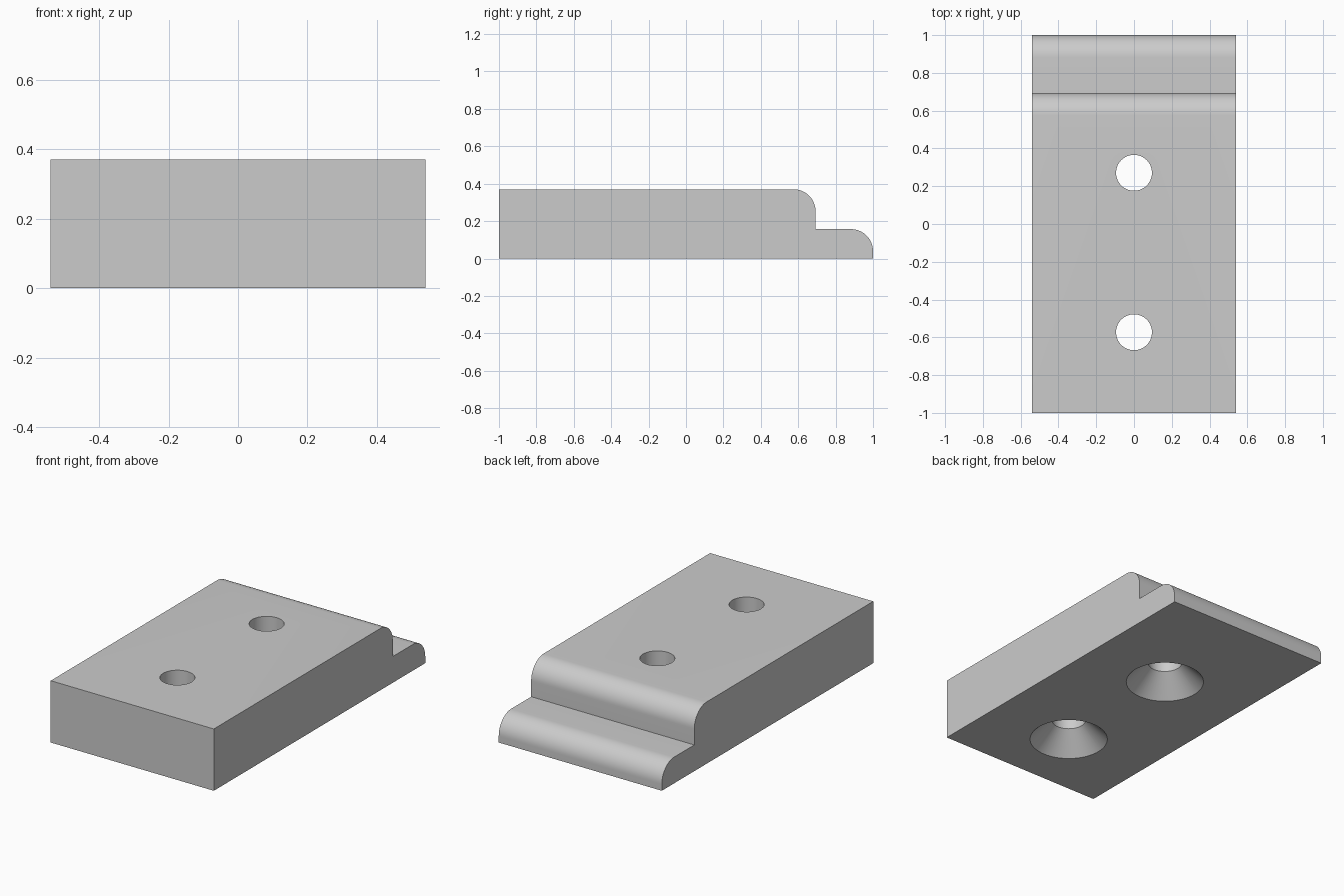
import bpy, bmesh, math

if "Cube" in bpy.data.objects:
    bpy.data.objects.remove(bpy.data.objects["Cube"])

grey = bpy.data.materials.new("plain grey")
grey.diffuse_color = (0.6, 0.6, 0.6, 1)
grey.use_nodes = True
grey.node_tree.nodes["Principled BSDF"].inputs["Base Color"].default_value = grey.diffuse_color

HALF_W, HEIGHT = 0.54, 0.37
STEP_Y, STEP_Z, ROUND = 0.693, 0.157, 0.118
HOLE_R, SINK_R, SINK_DEPTH = 0.095, 0.218, 0.123


def rounded_corner(y, z, r, n=16):
    """Quarter circle from the top face down to the back face."""
    return [(y - r + r * math.sin(a), z - r + r * math.cos(a))
            for a in (math.pi / 2 * i / n for i in range(n + 1))]


def make_object(name, bm):
    bmesh.ops.recalc_face_normals(bm, faces=bm.faces)
    mesh = bpy.data.meshes.new(name)
    bm.to_mesh(mesh)
    bm.free()
    mesh.materials.append(grey)
    obj = bpy.data.objects.new(name, mesh)
    bpy.context.collection.objects.link(obj)
    return obj


# Stepped block: side profile extruded across the width
profile = [(-1, 0), (-1, HEIGHT)]
profile += rounded_corner(STEP_Y, HEIGHT, ROUND)
profile += [(STEP_Y, STEP_Z)]
profile += rounded_corner(1, STEP_Z, ROUND)
profile += [(1, 0)]
bm = bmesh.new()
face = bm.faces.new([bm.verts.new((-HALF_W, y, z)) for y, z in profile])
extruded = bmesh.ops.extrude_face_region(bm, geom=[face])["geom"]
bmesh.ops.translate(bm, vec=(2 * HALF_W, 0, 0),
                    verts=[v for v in extruded if isinstance(v, bmesh.types.BMVert)])
block = make_object("stepped_block", bm)


# Screw holes, countersunk from below: revolved cutter for each
def hole_cutter(name, y, n=64):
    rings = [(SINK_R + 0.05, -0.05), (HOLE_R, SINK_DEPTH), (HOLE_R, HEIGHT + 0.1)]
    bm = bmesh.new()
    loops = [[bm.verts.new((r * math.cos(2 * math.pi * i / n),
                            y + r * math.sin(2 * math.pi * i / n), z))
              for i in range(n)] for r, z in rings]
    for low, high in zip(loops, loops[1:]):
        for i in range(n):
            j = (i + 1) % n
            bm.faces.new((low[i], low[j], high[j], high[i]))
    bm.faces.new(loops[0][::-1])
    bm.faces.new(loops[-1])
    cutter = make_object(name, bm)
    cutter.hide_render = True
    cutter.hide_set(True)
    return cutter


bpy.context.view_layer.objects.active = block
block.select_set(True)
for label, y in (("front", -0.573), ("back", 0.271)):
    cutter = hole_cutter(label + "_hole_cutter", y)
    cut = block.modifiers.new(label + " hole", 'BOOLEAN')
    cut.operation = 'DIFFERENCE'
    cut.solver = 'EXACT'
    cut.object = cutter
    bpy.ops.object.modifier_apply(modifier=cut.name)
    bpy.data.objects.remove(cutter, do_unlink=True)

# Smooth rounds and bores, sharp edges elsewhere
bpy.ops.object.shade_smooth_by_angle(angle=math.radians(30))
